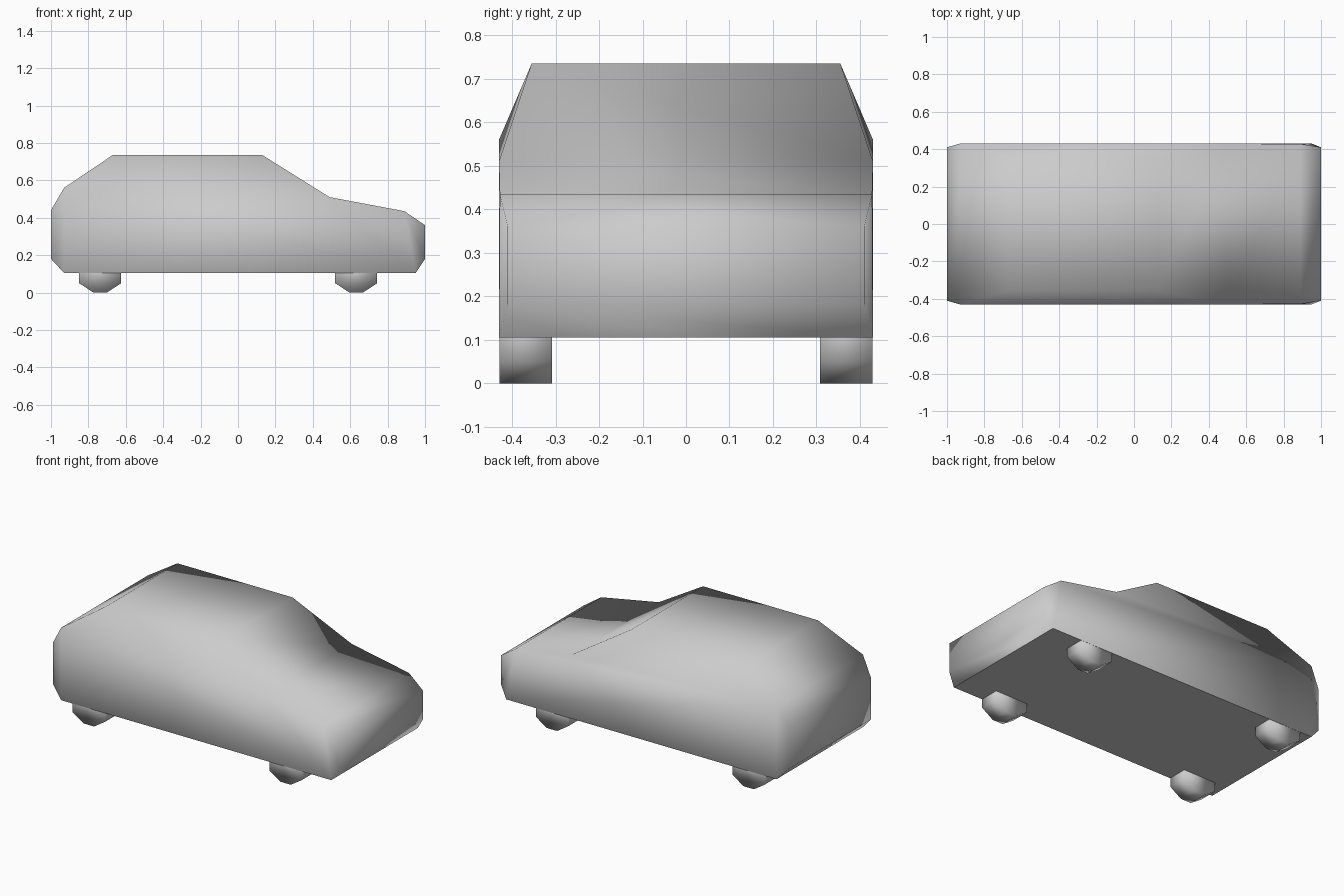
import bpy, bmesh

if "Cube" in bpy.data.objects:
    bpy.data.objects.remove(bpy.data.objects["Cube"])


def finish(name, bm, sharp_z=None):
    """Turn a bmesh into a smooth-shaded object; edges bordering the floor stay sharp."""
    bmesh.ops.recalc_face_normals(bm, faces=bm.faces)
    for f in bm.faces:
        f.smooth = True
    if sharp_z is not None:
        for e in bm.edges:
            if all(abs(v.co.z - sharp_z) < 1e-4 for v in e.verts):
                e.smooth = False
    mesh = bpy.data.meshes.new(name)
    bm.to_mesh(mesh)
    bm.free()
    obj = bpy.data.objects.new(name, mesh)
    bpy.context.collection.objects.link(obj)
    return obj


# Body shell: side profile as (x, half width, z), going round from the rear sill
FLOOR = 0.105
profile = [
    (-0.93, 0.43, FLOOR),   # 0 rear sill
    (-1.00, 0.41, 0.18),    # 1 rear bumper bottom
    (-1.00, 0.41, 0.44),    # 2 rear bumper top
    (-0.93, 0.43, 0.56),    # 3 rear belt
    (-0.67, 0.355, 0.735),  # 4 roof rear
    (0.13, 0.355, 0.735),   # 5 roof front
    (0.49, 0.43, 0.51),     # 6 windscreen base
    (0.89, 0.428, 0.435),   # 7 bonnet front
    (1.00, 0.41, 0.36),     # 8 nose top
    (1.00, 0.41, 0.18),     # 9 nose bottom
    (0.95, 0.43, FLOOR),    # 10 front sill
]
side_panels = [(0, 1, 2, 3), (3, 4, 5, 6), (0, 3, 6, 7, 10), (7, 8, 9, 10)]

bm = bmesh.new()
near = [bm.verts.new((x, -w, z)) for x, w, z in profile]
far = [bm.verts.new((x, w, z)) for x, w, z in profile]
for i in range(len(profile)):
    j = (i + 1) % len(profile)
    bm.faces.new((near[i], near[j], far[j], far[i]))
for panel in side_panels:
    for side in (near, far):
        bm.faces.new([side[i] for i in panel])
finish("car_body", bm, sharp_z=FLOOR)


# Wheels: squarish eight-sided drums, flush with the body sides
def wheel(name, x, side):
    a, b, c, d = 0.1125, 0.05, 0.036, 0.10
    outline = [(a, -b), (a, b), (c, d), (-c, d),
               (-a, b), (-a, -b), (-c, -d), (c, -d)]
    bm = bmesh.new()
    inner = [bm.verts.new((x + u, side * 0.308, 0.10 + v)) for u, v in outline]
    outer = [bm.verts.new((x + u, side * 0.429, 0.10 + v)) for u, v in outline]
    bm.faces.new(inner)
    bm.faces.new(outer)
    for i in range(8):
        j = (i + 1) % 8
        bm.faces.new((inner[i], inner[j], outer[j], outer[i]))
    return finish(name, bm)


for end, x in (("rear", -0.737), ("front", 0.632)):
    for label, side in (("right", -1), ("left", 1)):
        wheel(f"{end}_{label}_wheel", x, side)
